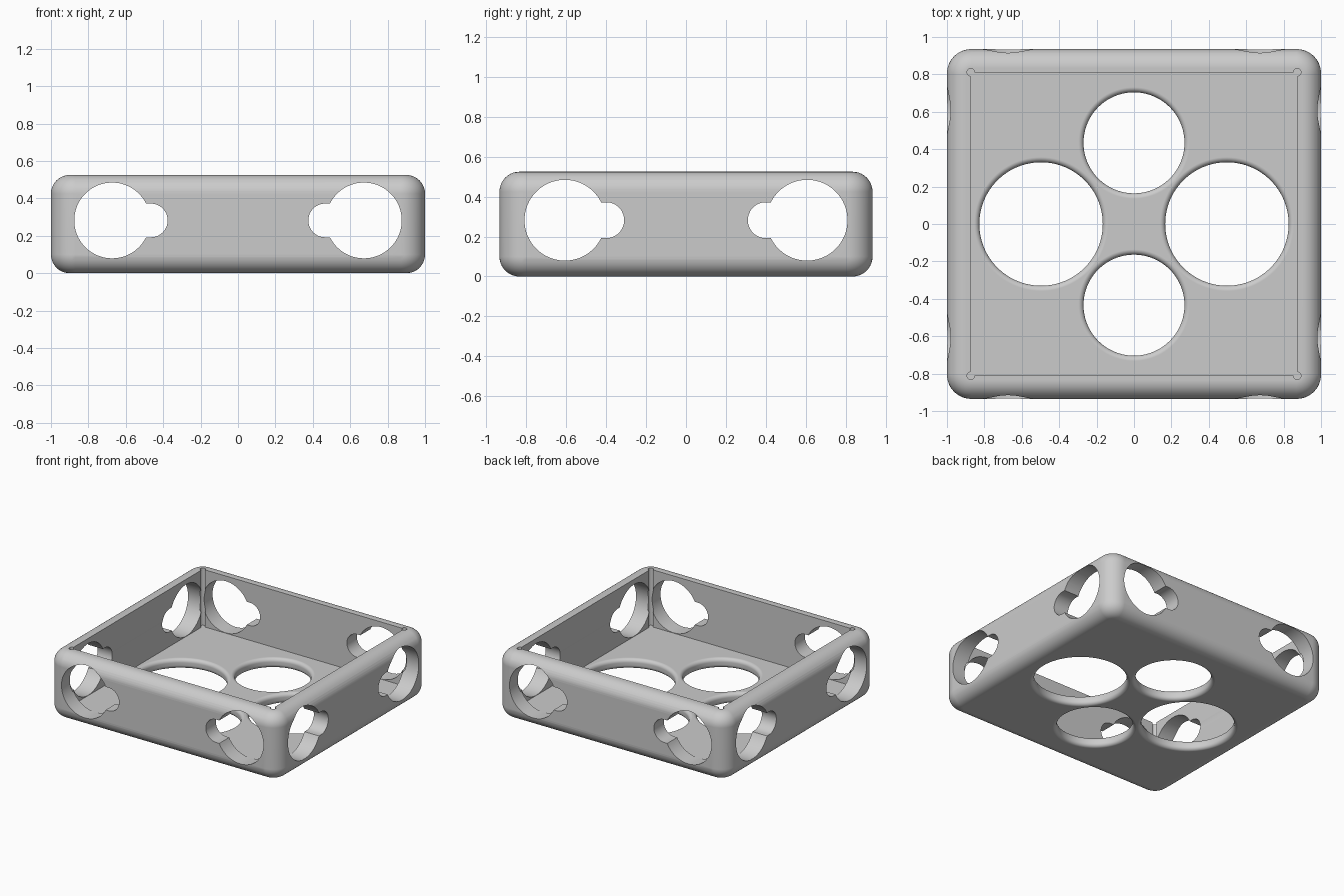
import bpy, bmesh, math
from mathutils import Vector, Matrix

default = bpy.data.objects.get("Cube")
if default:
    bpy.data.objects.remove(default, do_unlink=True)

HX, HY, H = 1.0, 0.935, 0.525      # half sizes and height
CORNER, FILLET = 0.13, 0.1         # upright corner and edge rounding
FLOOR = 0.077
HOLE_Z, HOLE_R, SLOT_R, SLOT_OFF = 0.282, 0.2025, 0.09, 0.207


def loft(name, rings):
    """Closed solid through rings of equal point count."""
    bm = bmesh.new()
    loops = [[bm.verts.new(p) for p in ring] for ring in rings]
    n = len(loops[0])
    for a, b in zip(loops, loops[1:]):
        for i in range(n):
            j = (i + 1) % n
            bm.faces.new((a[i], a[j], b[j], b[i]))
    bm.faces.new(loops[0][::-1])
    bm.faces.new(loops[-1])
    bmesh.ops.recalc_face_normals(bm, faces=bm.faces)
    mesh = bpy.data.meshes.new(name)
    bm.to_mesh(mesh)
    bm.free()
    obj = bpy.data.objects.new(name, mesh)
    bpy.context.collection.objects.link(obj)
    return obj


def rounded_ring(inset, z, steps=12):
    r = CORNER - inset
    pts = []
    for k, (sx, sy) in enumerate([(1, 1), (-1, 1), (-1, -1), (1, -1)]):
        for i in range(steps + 1):
            a = math.pi / 2 * (k + i / steps)
            pts.append(Vector((sx * (HX - CORNER) + r * math.cos(a),
                               sy * (HY - CORNER) + r * math.sin(a), z)))
    return pts


def circle(cx, cy, r, z, n=96):
    return [Vector((cx + r * math.cos(math.tau * i / n),
                    cy + r * math.sin(math.tau * i / n), z)) for i in range(n)]


def cut(target, cutter):
    cutter.hide_render = True
    mod = target.modifiers.new("cut", 'BOOLEAN')
    mod.operation, mod.solver, mod.object = 'DIFFERENCE', 'EXACT', cutter
    bpy.context.view_layer.objects.active = target
    bpy.ops.object.modifier_apply(modifier=mod.name)
    bpy.data.objects.remove(cutter, do_unlink=True)


# Rounded outer body
arc = [math.pi / 2 * i / 10 for i in range(11)]
lower = [(FILLET * (1 - math.sin(a)), FILLET * (1 - math.cos(a))) for a in arc]
profile = lower + [(d, H - z) for d, z in reversed(lower)]
tray = loft("tray", [rounded_ring(d, z) for d, z in profile])

# Open cavity with small round reliefs in its corners
CX, CY = 0.873, 0.811
box = [(CX, CY), (-CX, CY), (-CX, -CY), (CX, -CY)]
cut(tray, loft("cavity_cutter", [[Vector((x, y, z)) for x, y in box] for z in (FLOOR, 1)]))
for x, y in box:
    cut(tray, loft("relief_cutter", [circle(x, y, 0.02, z, 20) for z in (FLOOR, 1)]))


# Round floor openings with softened rims
def floor_opening(cx, cy, r, f=0.028):
    flare = [(r + f * (1 - math.sin(a)), f * (1 - math.cos(a))) for a in arc[::2]]
    rows = [(r + f, -0.05)] + flare
    rows += [(rr, FLOOR - z) for rr, z in reversed(flare)] + [(r + f, FLOOR + 0.05)]
    cut(tray, loft("opening_cutter", [circle(cx, cy, rr, z) for rr, z in rows]))


for s in (1, -1):
    floor_opening(s * 0.497, 0, 0.33)
    floor_opening(0, s * 0.434, 0.27)


# Keyhole openings through opposite walls, slots pointing to the middle
def keyhole(centre, side, turn):
    a0 = math.asin(SLOT_R / HOLE_R)
    pts = []
    for i in range(65):
        a = a0 + (math.tau - 2 * a0) * i / 64
        pts.append((HOLE_R * math.cos(a), HOLE_R * math.sin(a)))
    for i in range(25):
        a = -math.pi / 2 + math.pi * i / 24
        pts.append((SLOT_OFF + SLOT_R * math.cos(a), SLOT_R * math.sin(a)))
    rot = Matrix.Rotation(turn, 3, 'Z')
    rings = [[rot @ Vector((side * (centre - u), depth, HOLE_Z + v)) for u, v in pts]
             for depth in (-1.2, 1.2)]
    cut(tray, loft("keyhole_cutter", rings))


for s in (1, -1):
    keyhole(0.673, s, 0)
    keyhole(0.607, s, math.pi / 2)

# Plain grey finish
mat = bpy.data.materials.new("light_grey")
mat.use_nodes = True
grey = (0.6, 0.6, 0.6, 1)
mat.diffuse_color = grey
mat.node_tree.nodes["Principled BSDF"].inputs["Base Color"].default_value = grey
tray.data.materials.clear()
tray.data.materials.append(mat)
for p in tray.data.polygons:
    p.material_index = 0

# Smooth rounding, flat walls
bpy.ops.object.select_all(action='DESELECT')
tray.select_set(True)
bpy.context.view_layer.objects.active = tray
bpy.ops.object.shade_smooth_by_angle(angle=math.radians(30))
weighted = tray.modifiers.new("weighted_normals", 'WEIGHTED_NORMAL')
weighted.keep_sharp = True
